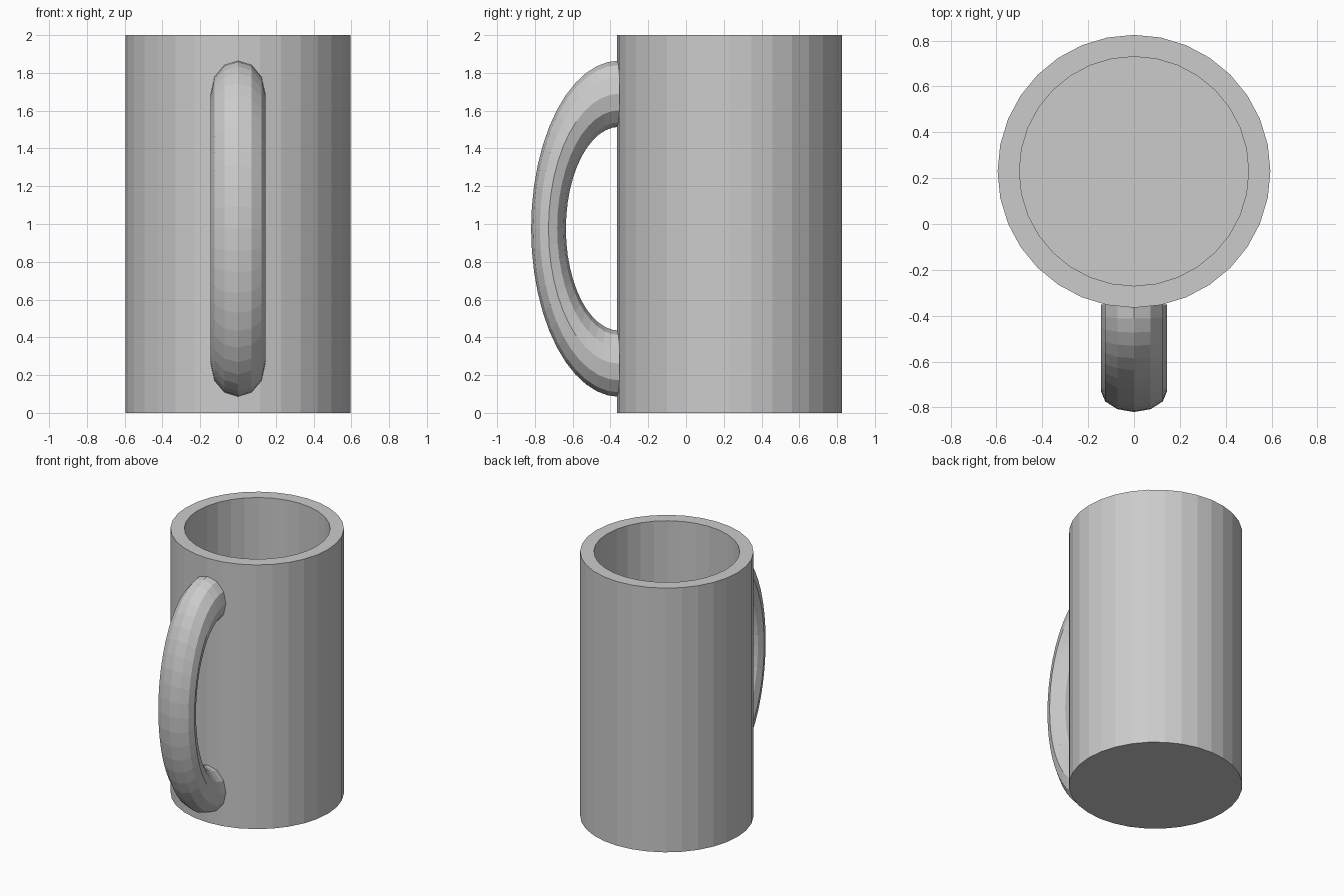
import bpy, bmesh
from math import sin, cos, pi

if "Cube" in bpy.data.objects:
    bpy.data.objects.remove(bpy.data.objects["Cube"])


def make_object(name, bm):
    bmesh.ops.recalc_face_normals(bm, faces=bm.faces)
    mesh = bpy.data.meshes.new(name)
    bm.to_mesh(mesh)
    bm.free()
    obj = bpy.data.objects.new(name, mesh)
    bpy.context.collection.objects.link(obj)
    return obj


def skin(name, rings):
    """Bridge equal closed rings of points in order and cap both ends."""
    bm = bmesh.new()
    loops = [[bm.verts.new(p) for p in ring] for ring in rings]
    n = len(loops[0])
    for a, b in zip(loops, loops[1:]):
        for i in range(n):
            j = (i + 1) % n
            bm.faces.new((a[i], a[j], b[j], b[i]))
    bm.faces.new(loops[0])
    bm.faces.new(loops[-1])
    return make_object(name, bm)


# Mug body: outer wall, rim, inner wall and floor
BODY_Y, SIDES = 0.23, 32
profile = [(0.595, 0.0), (0.595, 2.0), (0.5, 2.0), (0.5, 0.1)]
skin("mug_body", [[(r * sin(2 * pi * i / SIDES),
                    BODY_Y + r * cos(2 * pi * i / SIDES), z)
                   for i in range(SIDES)] for r, z in profile])

# Handle: half of a stretched torus, ending in the mug wall
HANDLE_Y, HANDLE_Z = -0.352, 0.975
MINOR, STEPS, TUBE = 12, 24, 0.245
rings = []
for s in range(STEPS + 1):
    a = pi * s / STEPS
    ring = []
    for k in range(MINOR):
        t = 2 * pi * k / MINOR
        radius = 1 + TUBE * cos(t)
        ring.append((0.145 * sin(t),
                     HANDLE_Y - 0.376 * radius * sin(a),
                     HANDLE_Z + 0.715 * radius * cos(a)))
    rings.append(ring)
skin("handle", rings)
